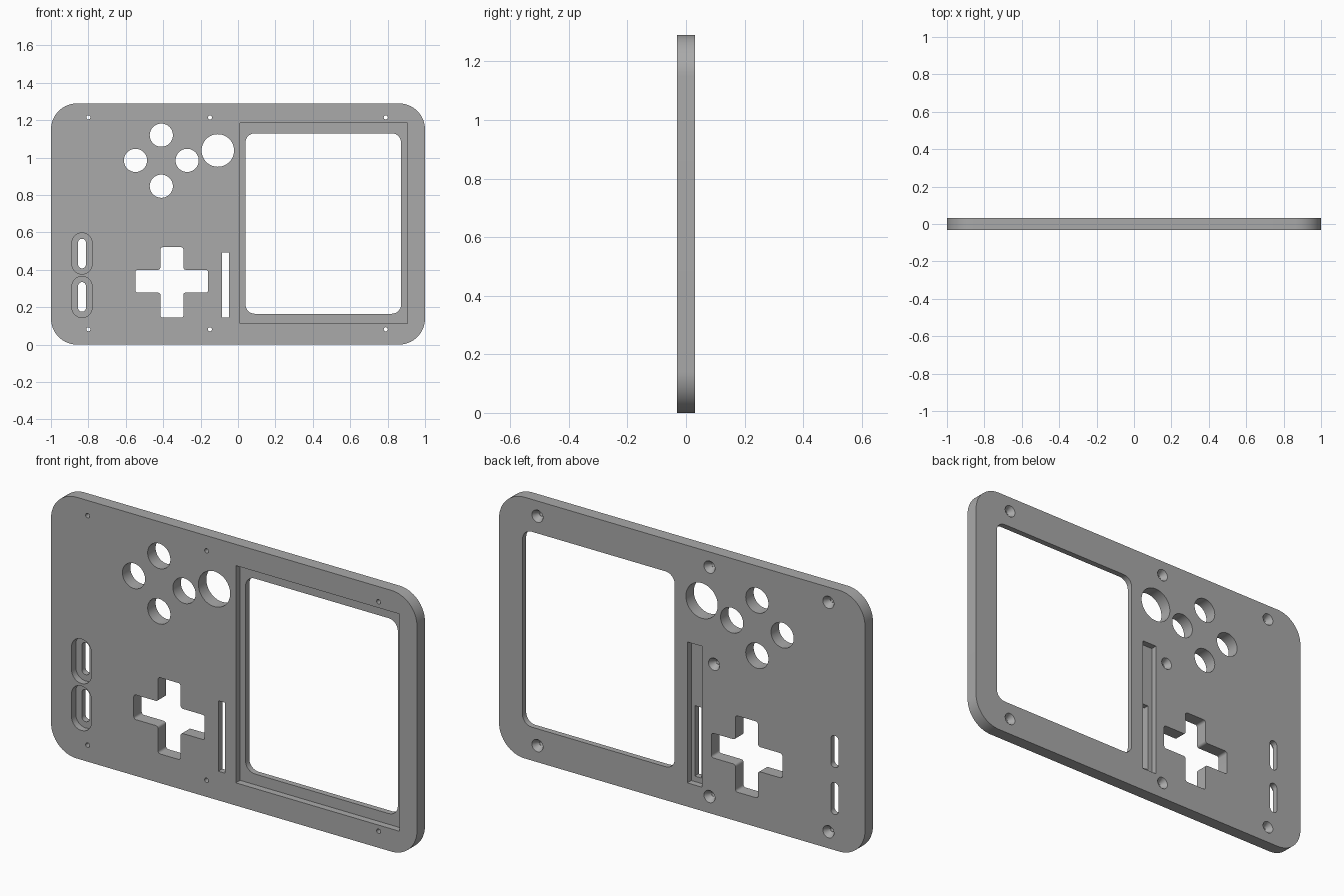
import bpy, bmesh, math
from mathutils import Vector, Matrix

if "Cube" in bpy.data.objects:
    bpy.data.objects.remove(bpy.data.objects["Cube"])

FRONT, BACK, OUT = -0.031, 0.031, 0.06   # plate faces, and a depth beyond them
LEDGE = 0.002                            # floor of the recesses

grey = bpy.data.materials.new("plain grey")
grey.use_nodes = True
colour = (0.4, 0.4, 0.4, 1)
grey.diffuse_color = colour
grey.node_tree.nodes["Principled BSDF"].inputs["Base Color"].default_value = colour


def make_object(name, bm):
    bmesh.ops.recalc_face_normals(bm, faces=bm.faces)
    mesh = bpy.data.meshes.new(name)
    bm.to_mesh(mesh)
    bm.free()
    mesh.materials.append(grey)
    obj = bpy.data.objects.new(name, mesh)
    bpy.context.collection.objects.link(obj)
    return obj


def fillet(corners, r, steps=8):
    """Round every right-angled corner of an outline."""
    pts = [Vector(c) for c in corners]
    out = []
    for i, p in enumerate(pts):
        a = (pts[i - 1] - p).normalized()
        b = (pts[(i + 1) % len(pts)] - p).normalized()
        for k in range(steps + 1):
            t = math.pi / 2 * k / steps
            out.append(p + r * (a + b - b * math.cos(t) - a * math.sin(t)))
    return out


def rect(x0, x1, z0, z1):
    return [(x0, z0), (x1, z0), (x1, z1), (x0, z1)]


def prism(name, outline, y0, y1):
    bm = bmesh.new()
    face = bm.faces.new([bm.verts.new((x, y0, z)) for x, z in outline])
    new = bmesh.ops.extrude_face_region(bm, geom=[face])["geom"]
    verts = [v for v in new if isinstance(v, bmesh.types.BMVert)]
    bmesh.ops.translate(bm, vec=(0, y1 - y0, 0), verts=verts)
    return make_object(name, bm)


def cone(name, x, z, y0, y1, r0, r1, sides=32):
    bm = bmesh.new()
    place = Matrix.Translation((x, (y0 + y1) / 2, z)) @ Matrix.Rotation(-math.pi / 2, 4, 'X')
    bmesh.ops.create_cone(bm, cap_ends=True, segments=sides, radius1=r0,
                          radius2=r1, depth=y1 - y0, matrix=place)
    return make_object(name, bm)


plate = prism("faceplate", fillet(rect(-1, 1, 0, 1.29), 0.14, 16), FRONT, BACK)
cutters = []

# Screen opening with a square ledge on the front
cutters.append(prism("screen_ledge", rect(0.01, 0.905, 0.112, 1.185), -OUT, LEDGE))
cutters.append(prism("screen_opening", fillet(rect(0.04, 0.872, 0.165, 1.13), 0.05), -OUT, OUT))

# Round button holes
for x, z, r in [(-0.41, 1.12, 0.062), (-0.41, 0.847, 0.062), (-0.548, 0.985, 0.062),
                (-0.272, 0.985, 0.062), (-0.108, 1.038, 0.087)]:
    cutters.append(cone("button_hole", x, z, -OUT, OUT, r, r, 48))

# Cross-shaped direction pad opening
l, r, b, t = -0.548, -0.16, 0.144, 0.521
il, ir, ib, it = -0.415, -0.292, 0.278, 0.4
cross = [(il, b), (ir, b), (ir, ib), (r, ib), (r, it), (ir, it),
         (ir, t), (il, t), (il, it), (l, it), (l, ib), (il, ib)]
cutters.append(prism("cross_opening", fillet(cross, 0.012, 4), -OUT, OUT))

# Two pill-shaped recesses with slots through them
for z in (0.255, 0.487):
    cutters.append(prism("pill_recess", fillet(
        rect(-0.888, -0.78, z - 0.11, z + 0.11), 0.0535), -OUT, LEDGE))
    cutters.append(prism("pill_slot", fillet(
        rect(-0.855, -0.813, z - 0.079, z + 0.079), 0.0205), -OUT, OUT))

# Slim slot with a longer recess behind it
cutters.append(prism("slim_recess", rect(-0.11, -0.029, 0.117, 0.813), 0, OUT))
cutters.append(prism("slim_slot", rect(-0.086, -0.048, 0.144, 0.492), -OUT, OUT))

# Countersunk screw holes, and one blind hole on the back
for x in (-0.8, -0.15, 0.79):
    for z in (0.082, 1.215):
        cutters.append(cone("screw_hole", x, z, -OUT, OUT, 0.011, 0.011, 16))
        cutters.append(cone("screw_countersink", x, z, 0, 0.041, 0.012, 0.036))
cutters.append(cone("blind_countersink", -0.175, 0.742, 0, 0.041, 0.012, 0.036))
cutters.append(cone("blind_hole", -0.175, 0.742, -0.015, OUT, 0.011, 0.011, 16))

# Cut everything out of the plate
bpy.context.view_layer.objects.active = plate
for cutter in cutters:
    cutter.hide_render = True
    mod = plate.modifiers.new(cutter.name, 'BOOLEAN')
    mod.operation, mod.solver, mod.object = 'DIFFERENCE', 'EXACT', cutter
    bpy.ops.object.modifier_apply(modifier=mod.name)
    bpy.data.objects.remove(cutter)

bpy.ops.object.select_all(action='DESELECT')
plate.select_set(True)
bpy.ops.object.shade_smooth_by_angle(angle=math.radians(30))
